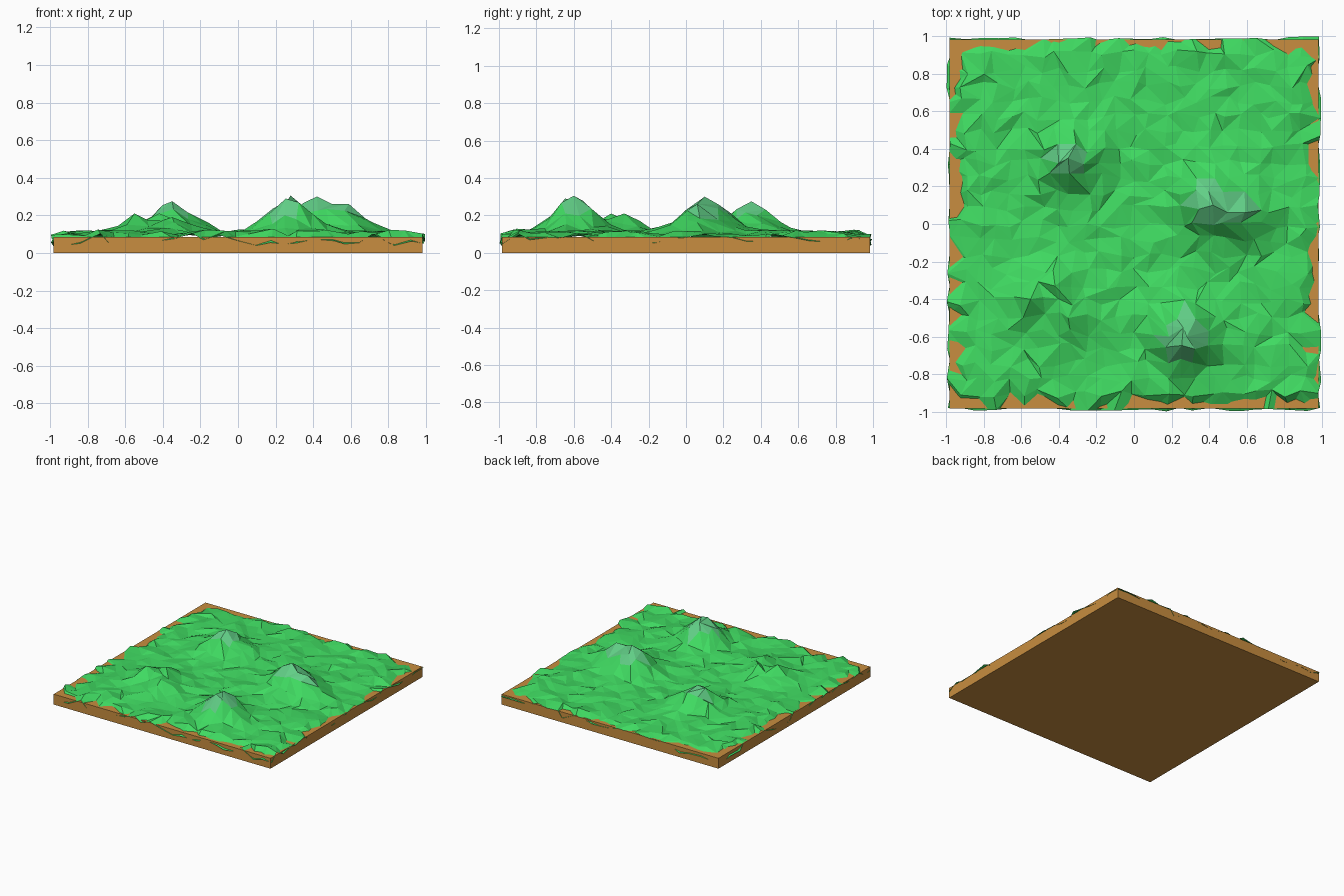
import bpy, bmesh, math, random

if "Cube" in bpy.data.objects:
    bpy.data.objects.remove(bpy.data.objects["Cube"])
random.seed(7)

def material(name, color):
    m = bpy.data.materials.new(name)
    m.diffuse_color = (*color, 1)
    m.use_nodes = True
    m.node_tree.nodes["Principled BSDF"].inputs["Base Color"].default_value = m.diffuse_color
    return m

soil = material("soil", (0.58, 0.27, 0.05))
grass = material("grass", (0.05, 0.70, 0.12))
peak = material("pale_peak", (0.12, 0.62, 0.24))

# Flat soil slab
bpy.ops.mesh.primitive_cube_add(size=1, location=(0, 0, 0.0425))
slab = bpy.context.object
slab.name = "soil_slab"
slab.scale = (1.965, 1.965, 0.085)
slab.data.materials.append(soil)

# Hills: x, y, height above the plain, spread
hills = [(0.28, -0.60, 0.195, 0.105), (0.17, -0.54, 0.10, 0.07),
         (0.42, 0.10, 0.19, 0.115), (0.59, 0.06, 0.15, 0.085),
         (0.33, 0.18, 0.13, 0.08),
         (-0.35, 0.35, 0.165, 0.10), (-0.25, 0.38, 0.09, 0.08),
         (-0.45, 0.27, 0.09, 0.07),
         (-0.55, -0.40, 0.10, 0.07), (-0.42, -0.33, 0.10, 0.08),
         (-0.35, -0.50, 0.08, 0.09)]

def height(x, y):
    return 0.107 + max(h * math.exp(-((x - a) ** 2 + (y - b) ** 2) / (2 * s * s))
                       for a, b, h, s in hills)

# Jittered grass sheet whose rim droops over the slab
N = 24
STEP = 1.97 / N
bm = bmesh.new()
grid = []
for j in range(N + 1):
    row = []
    for i in range(N + 1):
        x, y = -0.985 + i * STEP, -0.985 + j * STEP
        ring = min(i, j, N - i, N - j)
        jx = random.uniform(-0.3, 0.3) * STEP
        jy = random.uniform(-0.3, 0.3) * STEP
        if i in (0, N):
            jx = random.uniform(-0.008, 0.012) * (1 if i else -1)
        if j in (0, N):
            jy = random.uniform(-0.008, 0.012) * (1 if j else -1)
        x, y = x + jx, y + jy
        z = height(x, y) + random.uniform(-0.014, 0.014)
        if ring == 0:
            z = random.uniform(0.035, 0.105)
        elif ring == 1:
            z += random.uniform(-0.016, 0.008)
        row.append(bm.verts.new((x, y, z)))
    grid.append(row)

# Pull the nearest point onto each main summit
for a, b, h, s in hills:
    v = min(bm.verts, key=lambda p: (p.co.x - a) ** 2 + (p.co.y - b) ** 2)
    v.co = (a, b, 0.11 + h)

# Triangles with randomly turned diagonals
for j in range(N):
    for i in range(N):
        q = [grid[j][i], grid[j][i + 1], grid[j + 1][i + 1], grid[j + 1][i]]
        if random.random() < 0.5:
            q = q[1:] + q[:1]
        for tri in ((q[0], q[1], q[2]), (q[0], q[2], q[3])):
            f = bm.faces.new(tri)
            f.material_index = int(f.calc_center_median().z > 0.205)

mesh = bpy.data.meshes.new("grass_terrain")
bm.to_mesh(mesh)
bm.free()
mesh.materials.append(grass)
mesh.materials.append(peak)
terrain = bpy.data.objects.new("grass_terrain", mesh)
bpy.context.collection.objects.link(terrain)
